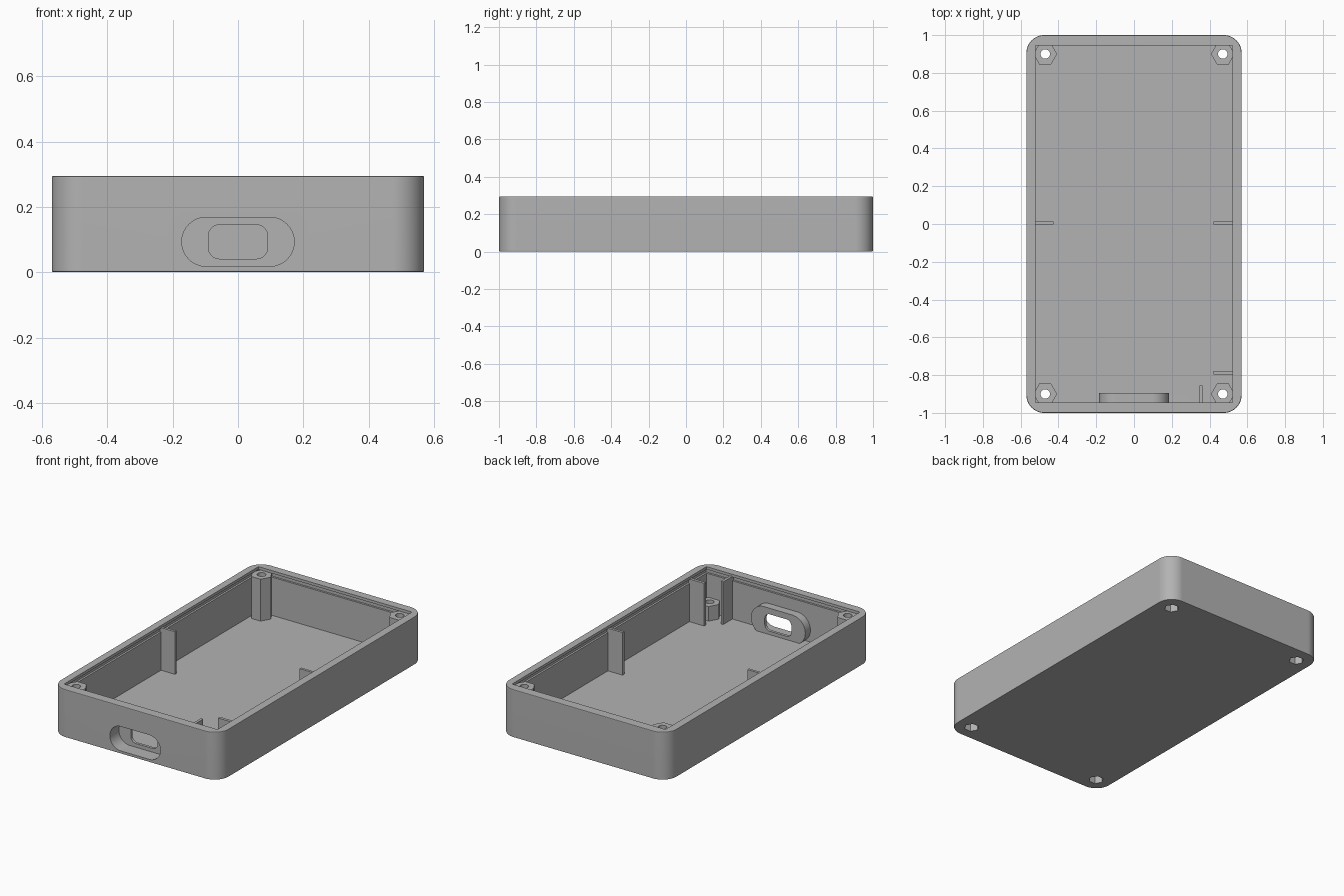
import bpy, bmesh, math
from mathutils import Matrix, Vector

if "Cube" in bpy.data.objects:
    bpy.data.objects.remove(bpy.data.objects["Cube"], do_unlink=True)

grey = bpy.data.materials.new("grey plastic")
grey.use_nodes = True
grey.diffuse_color = (0.45, 0.45, 0.45, 1)
grey.node_tree.nodes["Principled BSDF"].inputs["Base Color"].default_value = grey.diffuse_color


def rounded_rect(cx, cy, hx, hy, r, seg=12):
    pts = []
    for k, (sx, sy) in enumerate([(1, 1), (-1, 1), (-1, -1), (1, -1)]):
        for i in range(seg + 1):
            a = (k + i / seg) * math.pi / 2
            pts.append((cx + sx * (hx - r) + r * math.cos(a),
                        cy + sy * (hy - r) + r * math.sin(a)))
    return pts


def ngon(cx, cy, r, n):
    return [(cx + r * math.cos(2 * math.pi * i / n),
             cy + r * math.sin(2 * math.pi * i / n)) for i in range(n)]


def rect(x0, x1, y0, y1):
    return [(x0, y0), (x1, y0), (x1, y1), (x0, y1)]


def prism(name, outline, lo, hi, along_y=False, bevel=0):
    """Extrude an outline along z, or along y for outlines given in x and z."""
    place = (lambda p: Vector((p[0], lo, p[1]))) if along_y else (lambda p: Vector((*p, lo)))
    push = Vector((0, hi - lo, 0)) if along_y else Vector((0, 0, hi - lo))
    bm = bmesh.new()
    face = bm.faces.new([bm.verts.new(place(p)) for p in outline])
    ext = bmesh.ops.extrude_face_region(bm, geom=[face])
    bmesh.ops.translate(bm, vec=push, verts=[v for v in ext["geom"] if isinstance(v, bmesh.types.BMVert)])
    bmesh.ops.remove_doubles(bm, verts=bm.verts, dist=1e-5)
    bmesh.ops.recalc_face_normals(bm, faces=bm.faces)
    if bevel:
        rims = [e for e in bm.edges if abs((e.verts[0].co - e.verts[1].co).dot(push)) < 1e-6]
        bmesh.ops.bevel(bm, geom=rims, offset=bevel, segments=2, profile=0.5, affect='EDGES')
    mesh = bpy.data.meshes.new(name)
    bm.to_mesh(mesh)
    bm.free()
    ob = bpy.data.objects.new(name, mesh)
    bpy.context.collection.objects.link(ob)
    mesh.materials.append(grey)
    return ob


def activate(ob):
    bpy.ops.object.select_all(action='DESELECT')
    ob.select_set(True)
    bpy.context.view_layer.objects.active = ob


def cut(ob, cutters):
    activate(ob)
    for c in cutters:
        mod = ob.modifiers.new("cut", 'BOOLEAN')
        mod.operation, mod.solver, mod.object = 'DIFFERENCE', 'EXACT', c
        bpy.ops.object.modifier_apply(modifier=mod.name)


def smooth(ob):
    activate(ob)
    bpy.ops.object.shade_smooth_by_angle(angle=math.radians(30))
    mod = ob.modifiers.new("even shading", 'WEIGHTED_NORMAL')
    mod.keep_sharp = True


HEIGHT, FLOOR, IN_X, IN_Y = 0.295, 0.02, 0.522, 0.945
parts, cutters = [], []

# Tray with rounded corners, open cavity and a shallow snap groove under the rim
case = prism("case_shell", rounded_rect(0, 0, 0.57, 1.0, 0.095), 0, HEIGHT, bevel=0.006)
cavity = prism("cavity_cutter", rect(-IN_X, IN_X, -IN_Y, IN_Y), FLOOR, 0.4)
g = 0.012
groove = prism("groove_cutter", rect(-IN_X - g, IN_X + g, -IN_Y - g, IN_Y + g), 0.255, 0.278)
cutters += [cavity, groove]
cut(case, [cavity, groove])

# Hexagonal screw posts with through holes and nut pockets underneath
for sx, side in ((-1, "right"), (1, "left")):
    for sy, end in ((-1, "front"), (1, "back")):
        x, y = sx * 0.47, sy * 0.9
        top = 0.11 if (sx, sy) == (1, -1) else 0.278
        post = prism(f"{end}_{side}_post", ngon(x, y, 0.063, 6), 0.008, top)
        hole = prism("hole_cutter", ngon(x, y, 0.025, 32), -0.1, 0.4)
        pocket = prism("pocket_cutter", ngon(x, y, 0.043, 6), -0.1, 0.06)
        cut(case, [hole, pocket])
        cut(post, [hole, pocket])
        parts.append(post)
        cutters += [hole, pocket]

# Port boss, its outer recess and the rounded opening
PORT_Z = 0.093
boss = prism("port_boss", rounded_rect(0, PORT_Z, 0.185, 0.089, 0.0889, 16), -0.96, -0.895, True)
recess = prism("recess_cutter", rounded_rect(0, PORT_Z, 0.172, 0.075, 0.0749, 16), -1.1, -0.912, True)
opening = prism("opening_cutter", rounded_rect(0, PORT_Z, 0.091, 0.052, 0.035), -1.1, -0.8, True)
for ob in (case, boss):
    cut(ob, [recess, opening])
parts.append(boss)
cutters += [recess, opening]

# Upright ribs on the walls
for name, outline in (("right_middle_rib", rect(-0.53, -0.427, -0.003, 0.013)),
                      ("left_middle_rib", rect(0.422, 0.53, -0.003, 0.013)),
                      ("left_front_rib", rect(0.422, 0.53, -0.797, -0.779)),
                      ("front_rib", rect(0.346, 0.362, -0.955, -0.855))):
    parts.append(prism(name, outline, 0.01, 0.282))

for c in cutters:
    bpy.data.objects.remove(c, do_unlink=True)
for ob in [case] + parts:
    smooth(ob)
